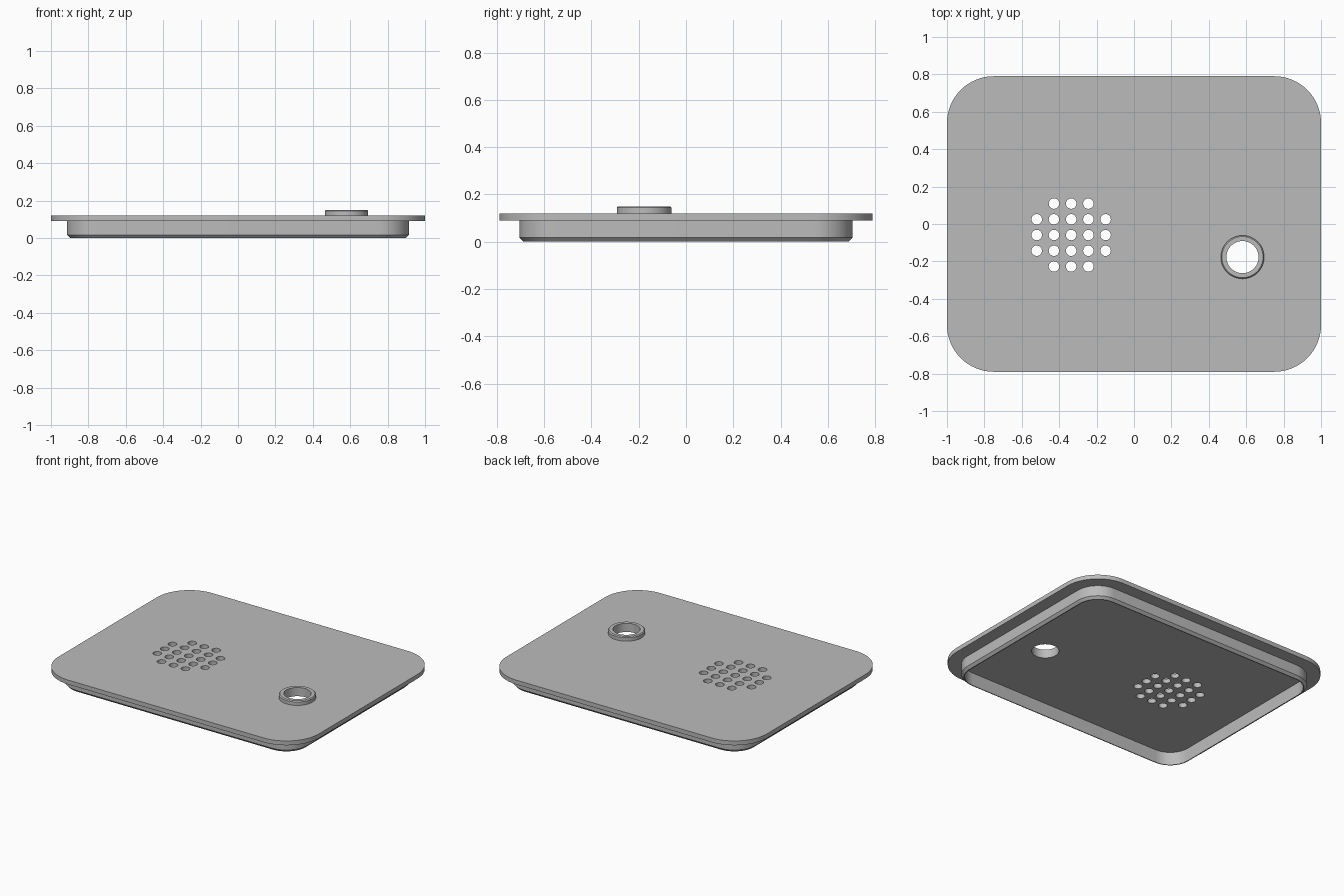
import bpy
import bmesh
from math import cos, sin, pi

if "Cube" in bpy.data.objects:
    bpy.data.objects.remove(bpy.data.objects["Cube"])

grey = bpy.data.materials.new("plain grey")
grey.use_nodes = True
color = (0.5, 0.5, 0.5, 1)
grey.diffuse_color = color
grey.node_tree.nodes["Principled BSDF"].inputs["Base Color"].default_value = color

PLATE_X, PLATE_Y, CORNER = 1.0, 0.79, 0.25
UNDERSIDE, TOP = 0.09, 0.12
RING = (0.58, -0.177)
RING_HOLE = 0.086


def rounded_rect(inset):
    """Outline of the plate, moved inwards."""
    r = CORNER - inset
    points = []
    for corner in range(4):
        sx = 1 if corner in (0, 3) else -1
        sy = 1 if corner < 2 else -1
        for i in range(17):
            a = (corner + i / 16) * pi / 2
            points.append((sx * (PLATE_X - CORNER) + r * cos(a),
                           sy * (PLATE_Y - CORNER) + r * sin(a)))
    return points


def circle(center, radius, sides):
    return [(center[0] + radius * cos(2 * pi * i / sides),
             center[1] + radius * sin(2 * pi * i / sides)) for i in range(sides)]


def smooth(obj):
    bpy.ops.object.select_all(action='DESELECT')
    obj.select_set(True)
    bpy.context.view_layer.objects.active = obj
    bpy.ops.object.shade_smooth_by_angle(angle=pi / 6)


def closed_loft(name, sections):
    """Join (outline, z) loops into a closed tube-like wall."""
    bm = bmesh.new()
    loops = [[bm.verts.new((x, y, z)) for x, y in outline] for outline, z in sections]
    count = len(loops[0])
    for k, low in enumerate(loops):
        high = loops[(k + 1) % len(loops)]
        for i in range(count):
            j = (i + 1) % count
            bm.faces.new((low[i], low[j], high[j], high[i]))
    bmesh.ops.recalc_face_normals(bm, faces=bm.faces)
    mesh = bpy.data.meshes.new(name)
    bm.to_mesh(mesh)
    bm.free()
    mesh.materials.append(grey)
    obj = bpy.data.objects.new(name, mesh)
    bpy.context.collection.objects.link(obj)
    smooth(obj)


# Cover plate: outline with the ring opening and the grille holes
outlines = [rounded_rect(0), circle(RING, RING_HOLE, 48)]
for col in range(-2, 3):
    for row in range(-2, 3):
        if abs(col) + abs(row) < 4:
            center = (-0.336 + col * 0.092, -0.059 + row * 0.084)
            outlines.append(circle(center, 0.028, 24))

curve = bpy.data.curves.new("cover_plate", 'CURVE')
curve.dimensions = '2D'
curve.fill_mode = 'BOTH'
curve.extrude = (TOP - UNDERSIDE) / 2
for outline in outlines:
    spline = curve.splines.new('POLY')
    spline.points.add(len(outline) - 1)
    for point, (x, y) in zip(spline.points, outline):
        point.co = (x, y, 0, 1)
    spline.use_cyclic_u = True
curve.materials.append(grey)
plate = bpy.data.objects.new("cover_plate", curve)
plate.location.z = (TOP + UNDERSIDE) / 2
bpy.context.collection.objects.link(plate)
bpy.ops.object.select_all(action='DESELECT')
plate.select_set(True)
bpy.context.view_layer.objects.active = plate
bpy.ops.object.convert(target='MESH')
plate = bpy.context.object
bm = bmesh.new()
bm.from_mesh(plate.data)
bmesh.ops.remove_doubles(bm, verts=bm.verts, dist=0.0001)
bmesh.ops.recalc_face_normals(bm, faces=bm.faces)
bm.to_mesh(plate.data)
bm.free()
smooth(plate)

# Thin skirt under the plate, chamfered at its lower outer edge
closed_loft("skirt", [
    (rounded_rect(0.086), UNDERSIDE),
    (rounded_rect(0.086), 0.017),
    (rounded_rect(0.102), 0),
    (rounded_rect(0.108), 0),
    (rounded_rect(0.108), UNDERSIDE),
])

# Raised collar around the round opening
closed_loft("collar", [
    (circle(RING, 0.116, 48), TOP),
    (circle(RING, 0.116, 48), 0.144),
    (circle(RING, 0.11, 48), 0.15),
    (circle(RING, RING_HOLE, 48), 0.15),
    (circle(RING, RING_HOLE, 48), TOP),
])
